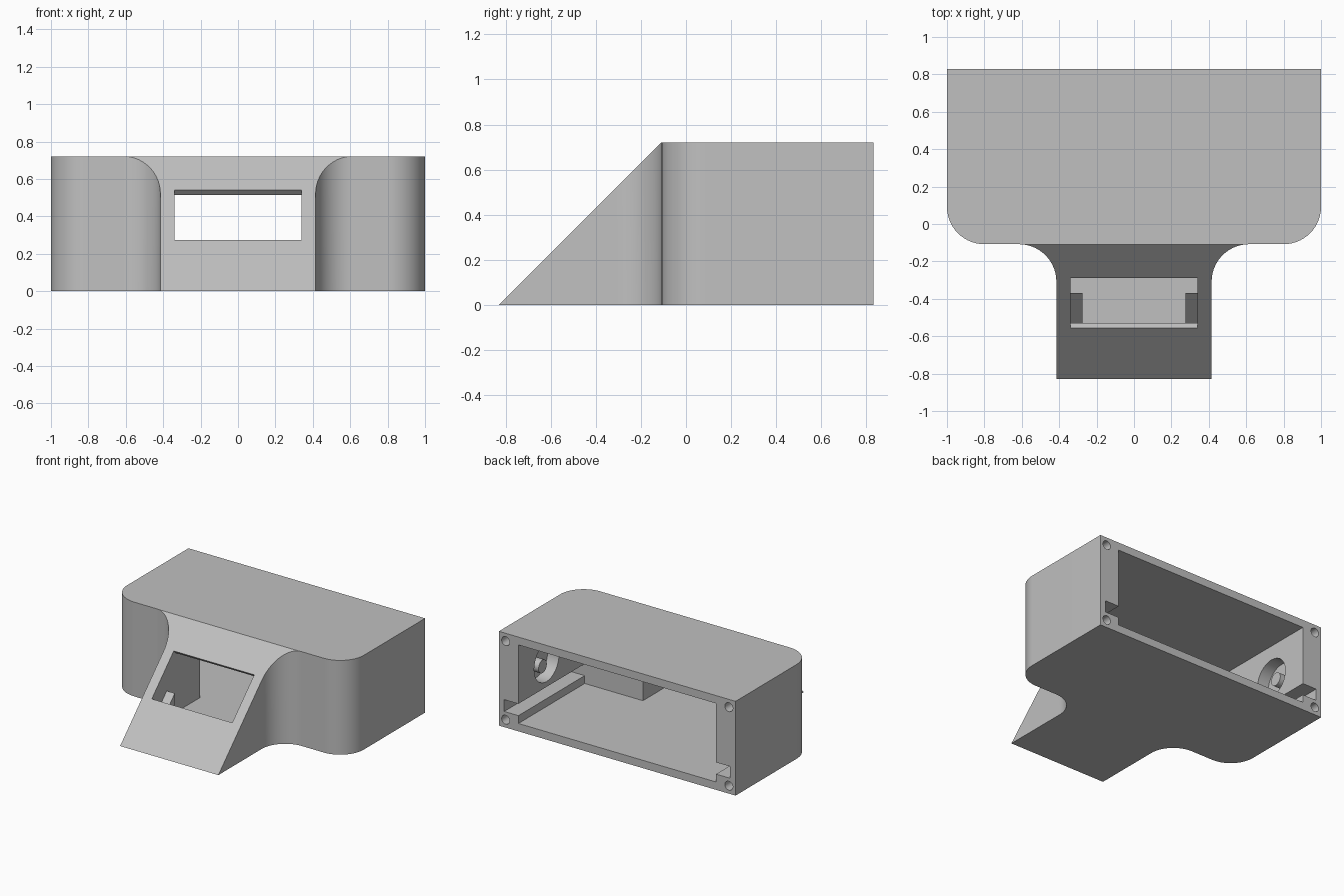
import bpy, bmesh, math
from mathutils import Vector

cube = bpy.data.objects.get("Cube")
if cube:
    bpy.data.objects.remove(cube, do_unlink=True)

grey = bpy.data.materials.new("matte_grey")
grey.use_nodes = True
COLOUR = (0.53, 0.53, 0.53, 1)
grey.diffuse_color = COLOUR
grey.node_tree.nodes["Principled BSDF"].inputs["Base Color"].default_value = COLOUR

H = 0.72        # body height
WALL = 0.06     # floor and roof thickness
SLOPE = 0.83    # sloped face is z = y + SLOPE
CAVITY_X = 0.835
NOSE_X = 0.415
FRONT = -0.108
R = 0.2


def prism(name, points, axis, lo, hi):
    """Extrude a 2D outline along x, y or z, from lo to hi."""
    place = {"x": lambda a, b, d: (d, a, b),
             "y": lambda a, b, d: (a, d, b),
             "z": lambda a, b, d: (a, b, d)}[axis]
    bm = bmesh.new()
    rings = [[bm.verts.new(place(a, b, d)) for a, b in points] for d in (lo, hi)]
    bm.faces.new(rings[0])
    bm.faces.new(rings[1])
    n = len(points)
    for i in range(n):
        j = (i + 1) % n
        bm.faces.new((rings[0][i], rings[0][j], rings[1][j], rings[1][i]))
    bmesh.ops.recalc_face_normals(bm, faces=bm.faces)
    mesh = bpy.data.meshes.new(name)
    bm.to_mesh(mesh)
    bm.free()
    mesh.materials.append(grey)
    obj = bpy.data.objects.new(name, mesh)
    bpy.context.collection.objects.link(obj)
    return obj


def rect(a0, a1, b0, b1):
    return [(a0, b0), (a1, b0), (a1, b1), (a0, b1)]


def arc(cx, cy, r, start, end, steps=14):
    angles = [math.radians(start + (end - start) * i / steps) for i in range(steps + 1)]
    return [(cx + r * math.cos(t), cy + r * math.sin(t)) for t in angles]


def circle(cx, cy, r, sides=24):
    return arc(cx, cy, r, 0, 360, sides)[:-1]


def cut(target, cutter):
    """Subtract the cutter from the target and discard it."""
    mod = target.modifiers.new("cut", "BOOLEAN")
    mod.operation = "DIFFERENCE"
    mod.solver = "EXACT"
    mod.object = cutter
    bpy.context.view_layer.objects.active = target
    bpy.ops.object.modifier_apply(modifier=mod.name)
    bpy.data.objects.remove(cutter, do_unlink=True)


def smooth(obj):
    bpy.ops.object.select_all(action="DESELECT")
    obj.select_set(True)
    bpy.context.view_layer.objects.active = obj
    bpy.ops.object.shade_smooth_by_angle(angle=math.radians(30))


# Case outline: wide body with rounded front corners flaring into a nose
half = [(NOSE_X, -0.9)]
half += arc(NOSE_X + R, FRONT - R, R, 180, 90)
half += arc(1 - R, FRONT + R, R, -90, 0)
half += [(1, 0.83)]
case = prism("case", half + [(-x, y) for x, y in reversed(half)], "z", 0, H)

# Sloped nose face
cut(case, prism("slope_cutter", [(-0.1 - SLOPE, -0.1), (0.82 - SLOPE, 0.82),
                                 (-1.2, 0.82), (-1.2, -0.1)], "x", -2, 2))

# Hollow body, open at the back
cut(case, prism("body_cutter", rect(-CAVITY_X, CAVITY_X, WALL, H - WALL), "y", 0.03, 1))

# Hollow nose behind a thin sloped panel
inner = SLOPE - 0.05
cut(case, prism("nose_cutter", [(WALL - inner, WALL), (H - WALL - inner, H - WALL),
                                (0.1, H - WALL), (0.1, WALL)], "x", -0.343, 0.343))

# Display window, cut square to the slope
low, high, reach = 0.275, 0.54, 0.06
cut(case, prism("window_cutter", [(z - SLOPE + d, z - d) for z, d in
                                  ((low, -reach), (high, -reach), (high, reach), (low, reach))],
                "x", -0.34, 0.34))

for side, name in ((1, "left"), (-1, "right")):
    def span(a, b):
        return sorted((side * a, side * b))

    # Board slot along the side wall
    x0, x1 = span(0.8, 0.955)
    cut(case, prism("slot_cutter", rect(x0, x1, 0.12, 0.21), "y", 0.03, 1))

    # Screw holes in the back rim
    for z in (WALL, H - WALL):
        cut(case, prism("screw_cutter", circle(side * 0.943, z, 0.034), "y", 0.6, 1))

    # Round recess in the side wall with a central peg
    cut(case, prism("recess_cutter", circle(0.49, 0.4, 0.15, 32), "x", *span(0.8, 0.93)))
    smooth(prism(name + "_recess_peg", circle(0.53, 0.38, 0.05), "x", *span(0.84, 0.935)))

    # Wedge that supports the display
    prism(name + "_display_support", [(-0.58, 0.05), (-0.37, 0.265), (-0.37, 0.05)],
          "x", *span(0.275, 0.35))

smooth(case)
